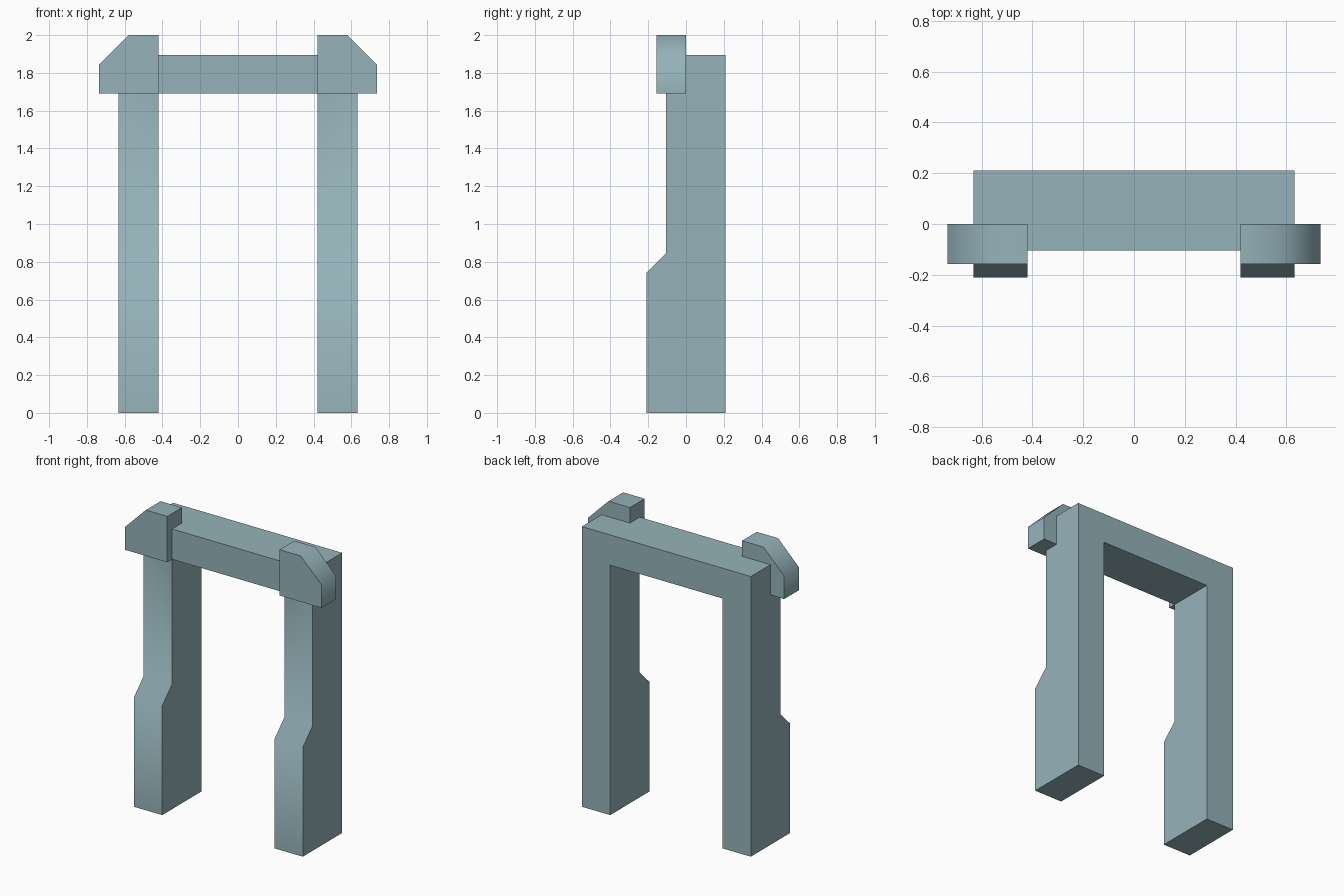
import bpy
import bmesh
import math
from mathutils import Vector

if "Cube" in bpy.data.objects:
    bpy.data.objects.remove(bpy.data.objects["Cube"], do_unlink=True)

# Single blue-grey stone colour
stone = bpy.data.materials.new("blue_grey_stone")
stone.use_nodes = True
colour = (0.30, 0.45, 0.49, 1)
stone.diffuse_color = colour
stone.node_tree.nodes["Principled BSDF"].inputs["Base Color"].default_value = colour


def extrude(name, points, offset):
    """Extrude a closed outline of 3D points along an offset."""
    bm = bmesh.new()
    face = bm.faces.new([bm.verts.new(p) for p in points])
    new = bmesh.ops.extrude_face_region(bm, geom=[face], use_keep_orig=True)["geom"]
    verts = [v for v in new if isinstance(v, bmesh.types.BMVert)]
    bmesh.ops.translate(bm, verts=verts, vec=Vector(offset))
    bmesh.ops.recalc_face_normals(bm, faces=bm.faces)
    mesh = bpy.data.meshes.new(name)
    bm.to_mesh(mesh)
    bm.free()
    mesh.materials.append(stone)
    obj = bpy.data.objects.new(name, mesh)
    bpy.context.collection.objects.link(obj)
    return obj


def select(obj):
    bpy.ops.object.select_all(action="DESELECT")
    obj.select_set(True)
    bpy.context.view_layer.objects.active = obj


def smooth(obj):
    select(obj)
    bpy.ops.object.shade_smooth_by_angle(angle=math.radians(50))


HALF_WIDTH, INNER, BEAM_BOTTOM = 0.632, 0.42, 1.69

# Gate frame: stepped side profile across the full width
profile = [(-0.21, 0), (0.21, 0), (0.21, 1.895), (-0.105, 1.895),
           (-0.105, 0.845), (-0.21, 0.74)]
frame = extrude("gate_frame", [(-HALF_WIDTH, y, z) for y, z in profile],
                (2 * HALF_WIDTH, 0, 0))

# Doorway opening leaves two legs and a beam
opening = [(-INNER, -1), (INNER, -1), (INNER, BEAM_BOTTOM), (-INNER, BEAM_BOTTOM)]
cutter = extrude("doorway_cutter", [(x, -1, z) for x, z in opening], (0, 2, 0))
cutter.hide_render = True
cut = frame.modifiers.new("Doorway", "BOOLEAN")
cut.operation = "DIFFERENCE"
cut.solver = "EXACT"
cut.object = cutter
select(frame)
bpy.ops.object.modifier_apply(modifier=cut.name)
bpy.data.objects.remove(cutter, do_unlink=True)
smooth(frame)

# Chamfered corner caps
cap = [(INNER, BEAM_BOTTOM), (0.735, BEAM_BOTTOM), (0.735, 1.845),
       (0.58, 2), (INNER, 2)]
for name, side in (("left_cap", 1), ("right_cap", -1)):
    smooth(extrude(name, [(side * x, -0.157, z) for x, z in cap], (0, 0.157, 0)))
